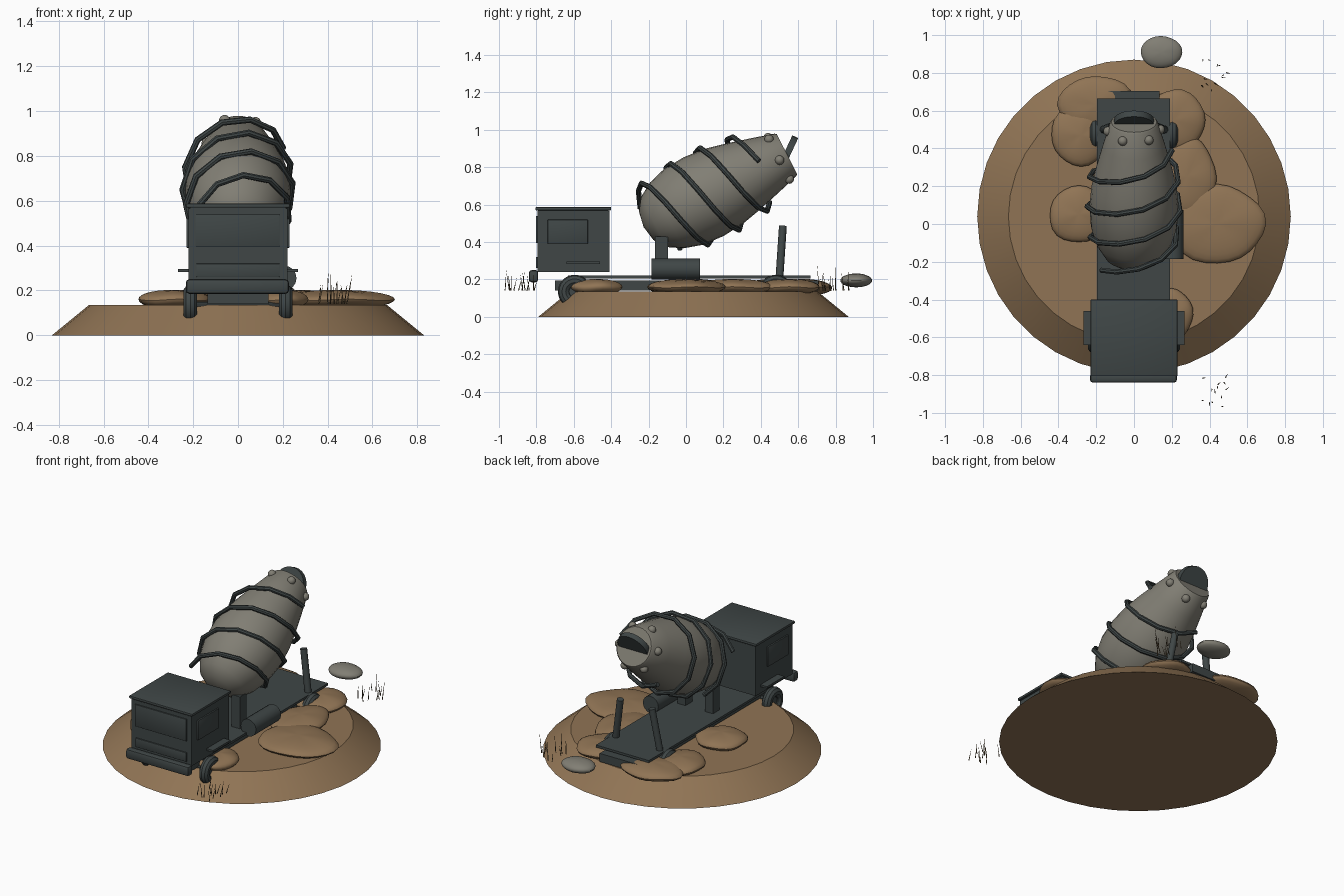
import bpy, bmesh, math, random
from math import sin, cos, pi, radians
from mathutils import Vector

random.seed(4)
if "Cube" in bpy.data.objects:
    bpy.data.objects.remove(bpy.data.objects["Cube"])


def material(name, rgb):
    m = bpy.data.materials.new(name)
    m.use_nodes = True
    m.diffuse_color = (*rgb, 1)
    m.node_tree.nodes["Principled BSDF"].inputs["Base Color"].default_value = (*rgb, 1)
    return m


SAND = material("sand brown", (0.28, 0.175, 0.09))
METAL = material("dark slate", (0.05, 0.062, 0.062))
GREY = material("stone grey", (0.22, 0.21, 0.175))
GRASS = material("dry grass", (0.13, 0.09, 0.045))


def finish(ob, name, mat, smooth=True):
    ob.name = ob.data.name = name
    ob.data.materials.clear()
    ob.data.materials.append(mat)
    bpy.ops.object.select_all(action='DESELECT')
    ob.select_set(True)
    bpy.context.view_layer.objects.active = ob
    if smooth:
        bpy.ops.object.shade_smooth_by_angle(angle=radians(35))
    return ob


def from_bmesh(bm, name, mat, smooth=True):
    me = bpy.data.meshes.new(name)
    bm.to_mesh(me)
    bm.free()
    ob = bpy.data.objects.new(name, me)
    bpy.context.collection.objects.link(ob)
    return finish(ob, name, mat, smooth)


def box(name, x, y, z, mat=METAL, bevel=0):
    """Box from (min, max) pairs."""
    bm = bmesh.new()
    bmesh.ops.create_cube(bm, size=1)
    for v in bm.verts:
        v.co = [lo + (hi - lo) * (c + 0.5) for c, (lo, hi) in zip(v.co, (x, y, z))]
    if bevel:
        bmesh.ops.bevel(bm, geom=bm.edges[:], offset=bevel, segments=2,
                        affect='EDGES', profile=0.5)
    return from_bmesh(bm, name, mat, bool(bevel))


def rod(name, a, b, r, mat=METAL, sides=16, r2=None):
    """Cylinder or cone between two points."""
    a, b = Vector(a), Vector(b)
    d = b - a
    bpy.ops.mesh.primitive_cone_add(vertices=sides, radius1=r, radius2=r if r2 is None else r2,
                                    depth=d.length, location=(a + b) / 2,
                                    rotation=d.to_track_quat('Z', 'Y').to_euler())
    return finish(bpy.context.object, name, mat)


def lump(name, centre, radii, mat, wobble):
    """Flattened sphere with a gently wavy rim."""
    bm = bmesh.new()
    bmesh.ops.create_uvsphere(bm, u_segments=24, v_segments=14, radius=1)
    p, q = random.uniform(0, 6), random.uniform(0, 6)
    for v in bm.verts:
        a = math.atan2(v.co.y, v.co.x)
        flat = math.hypot(v.co.x, v.co.y)
        k = 1 + wobble * flat * (sin(3 * a + p) + 0.6 * sin(5 * a + q))
        rise = wobble * flat * 2.5 * sin(4 * a + q)
        v.co = (centre[0] + radii[0] * v.co.x * k, centre[1] + radii[1] * v.co.y * k,
                centre[2] + radii[2] * (v.co.z + rise))
    return from_bmesh(bm, name, mat)


# Ground mound and loose earth heaps
rod("ground_mound", (0, 0.04, 0), (0, 0.04, 0.135), 0.83, SAND, 36, 0.665)
heaps = [(0.44, 0, 0.25, 0.21), (-0.29, 0.05, 0.16, 0.15), (-0.28, 0.47, 0.16, 0.16),
         (-0.2, 0.63, 0.2, 0.155), (0.21, 0.55, 0.17, 0.16), (0.28, 0.25, 0.155, 0.21),
         (0.2, -0.48, 0.11, 0.14)]
for x, y, rx, ry in heaps:
    lump("earth_heap", (x, y, 0.158), (rx, ry, 0.044), SAND, 0.03)
lump("loose_stone", (0.145, 0.91, 0.195), (0.11, 0.085, 0.037), GREY, 0.01)

# Dry grass tufts
for cy in (-0.89, 0.79):
    for i in range(13):
        x, y = random.uniform(0.35, 0.5), cy + random.uniform(-0.085, 0.085)
        tip = (x + random.uniform(-0.015, 0.02), y + random.uniform(-0.02, 0.02),
               random.uniform(0.2, 0.28))
        rod("grass_blade", (x, y, 0.14), tip, 0.0035, GRASS, 3, 0.0005)

# Chassis
box("chassis_rail", (-0.135, 0.135), (-0.7, 0.705), (0.14, 0.195))
box("truck_bed", (-0.195, 0.19), (-0.63, 0.665), (0.205, 0.22))

# Cab
box("cab", (-0.22, 0.22), (-0.795, -0.41), (0.24, 0.565))
box("cab_roof", (-0.23, 0.23), (-0.805, -0.4), (0.57, 0.587), bevel=0.004)
box("cab_roof_seam", (-0.215, 0.215), (-0.79, -0.415), (0.562, 0.572))
box("windscreen", (-0.19, 0.185), (-0.803, -0.793), (0.395, 0.54), bevel=0.003)
box("grille", (-0.185, 0.185), (-0.803, -0.793), (0.26, 0.32), bevel=0.003)
box("front_bumper", (-0.233, 0.227), (-0.84, -0.79), (0.185, 0.25), bevel=0.015)
for s in (-1, 1):
    sx = sorted((s * 0.218, s * 0.23))
    box("side_window", sx, (-0.74, -0.525), (0.39, 0.52), bevel=0.003)
    box("cab_step", sorted((s * 0.215, s * 0.268)), (-0.64, -0.46), (0.283, 0.296))

# Wheels: tyre, hub and axle
for y, x in ((-0.595, 0.213), (0.48, 0.203)):
    for s in (-1, 1):
        bpy.ops.mesh.primitive_torus_add(location=(s * x, y, 0.135), rotation=(0, pi / 2, 0),
                                         major_segments=24, minor_segments=10,
                                         major_radius=0.058, minor_radius=0.032)
        finish(bpy.context.object, "tyre", METAL)
        rod("wheel_hub", (s * (x - 0.02), y, 0.135), (s * (x + 0.012), y, 0.135), 0.035)
    rod("axle", (-x, y, 0.135), (x, y, 0.135), 0.015, sides=10)

# Side tank, drum supports and rear struts
rod("side_tank", (0.205, -0.185, 0.255), (0.205, 0.075, 0.255), 0.056, sides=16)
for s in (-1, 1):
    box("drum_support", sorted((s * 0.07, s * 0.13)), (-0.165, -0.095), (0.22, 0.43))
    rod("rear_strut", (s * 0.16, 0.5, 0.215), (s * 0.115, 0.518, 0.485), 0.021, sides=12)

# Mixing drum, lathed about its local z axis and then tilted
MOUTH, TILT = Vector((0, 0.54, 0.87)), (radians(-63), 0, 0)


def place(ob):
    ob.location, ob.rotation_euler = MOUTH, TILT
    return ob


profile = [(0, 0), (0.12, 0), (0.128, -0.01), (0.165, -0.14), (0.2, -0.27), (0.225, -0.38),
           (0.236, -0.5), (0.228, -0.62), (0.198, -0.72), (0.15, -0.8), (0.085, -0.845),
           (0, -0.86)]
bm = bmesh.new()
pts = [bm.verts.new((r, 0, t)) for r, t in profile]
edges = [bm.edges.new(pair) for pair in zip(pts, pts[1:])]
bmesh.ops.spin(bm, geom=pts + edges, cent=(0, 0, 0), axis=(0, 0, 1), angle=2 * pi, steps=28)
bmesh.ops.remove_doubles(bm, verts=bm.verts[:], dist=0.0005)
bmesh.ops.recalc_face_normals(bm, faces=bm.faces[:])
place(from_bmesh(bm, "mixing_drum", GREY))

# Two interleaved spiral bands around the drum
PITCH = 0.36
for top, start, end in ((-0.77, -0.83, -0.2), (-0.59, -0.74, -0.15)):
    curve = bpy.data.curves.new("spiral_band", 'CURVE')
    curve.dimensions = '3D'
    curve.bevel_depth = 0.0145
    curve.bevel_resolution = 2
    curve.use_fill_caps = True
    spline = curve.splines.new('POLY')
    n = round((end - start) / PITCH * 11)
    spline.points.add(n)
    for i, p in enumerate(spline.points):
        t = start + (end - start) * i / n
        a = (t - top) / PITCH * 2 * pi
        r = 0.248 - 0.4 * (t + 0.48) ** 2
        p.co = (r * sin(a), -r * cos(a), t, 1)
    ob = bpy.data.objects.new("spiral_band", curve)
    bpy.context.collection.objects.link(ob)
    bpy.ops.object.select_all(action='DESELECT')
    ob.select_set(True)
    bpy.context.view_layer.objects.active = ob
    bpy.ops.object.convert(target='MESH')
    place(finish(bpy.context.object, "spiral_band", METAL))

# Knobs around the mouth and the tilted mouth plate
axis = Vector((0, cos(radians(27)), sin(radians(27))))
up = Vector((0, -axis.z, axis.y))
for i in range(6):
    a = 0.6 + i * pi / 3
    c = MOUTH - axis * 0.05 + (up * cos(a) + Vector((1, 0, 0)) * sin(a)) * 0.138
    lump("mouth_knob", c, (0.025, 0.025, 0.025), GREY, 0)
normal = Vector((0, 0.9, -0.42)) * 0.0175
centre = Vector((0, 0.54, 0.868))
rod("mouth_plate", centre - normal, centre + normal, 0.105, sides=24)
